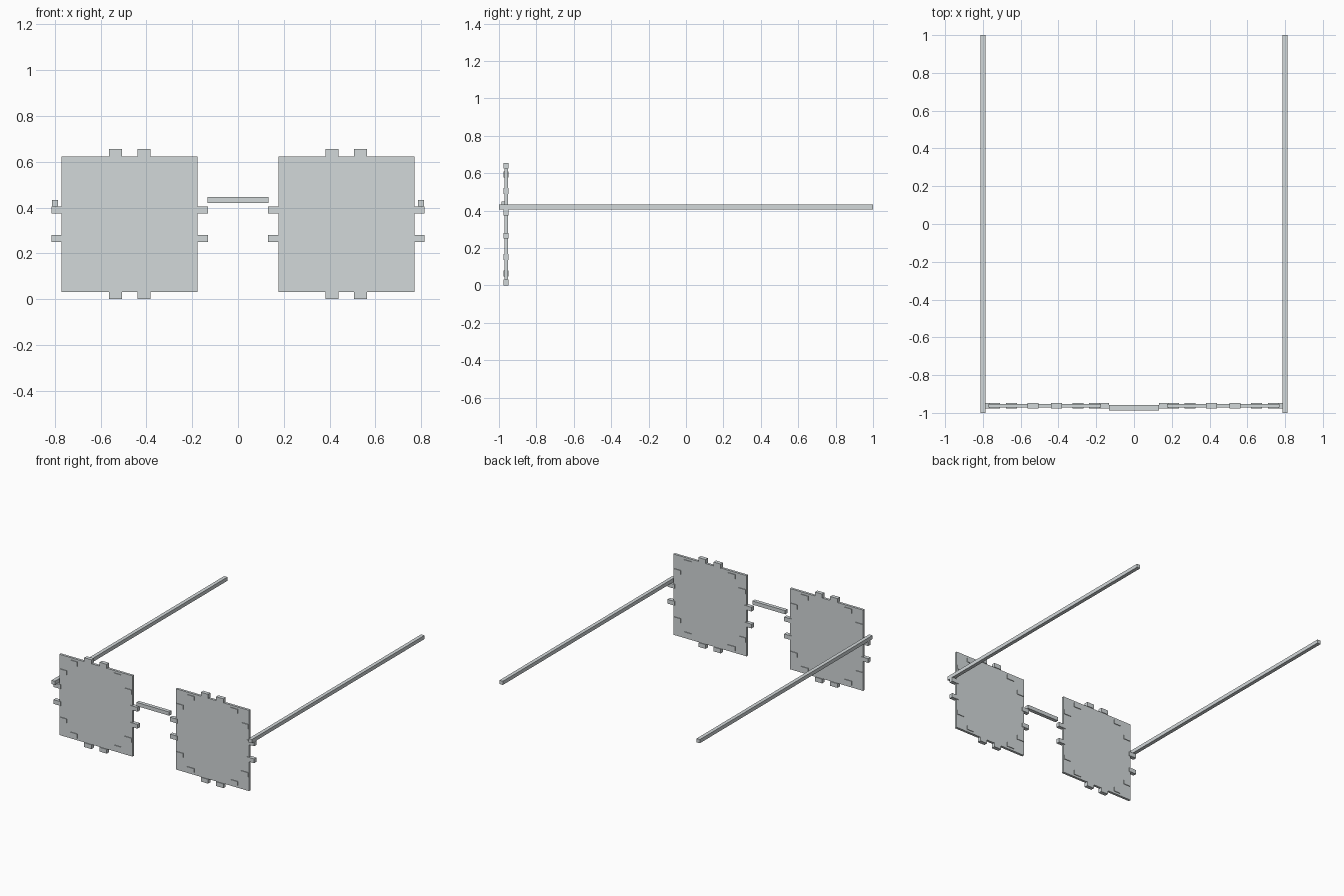
import bpy, bmesh, math
from mathutils import Matrix, Vector

if "Cube" in bpy.data.objects:
    bpy.data.objects.remove(bpy.data.objects["Cube"])

grey = bpy.data.materials.new("light cool grey")
grey.diffuse_color = (0.65, 0.69, 0.70, 1)
grey.use_nodes = True
grey.node_tree.nodes["Principled BSDF"].inputs["Base Color"].default_value = grey.diffuse_color


def boxes(name, items):
    """One object made of (centre, size) boxes."""
    bm = bmesh.new()
    for centre, size in items:
        m = Matrix.Translation(Vector(centre)) @ Matrix.Diagonal((*size, 1))
        bmesh.ops.create_cube(bm, size=1, matrix=m)
    me = bpy.data.meshes.new(name)
    bm.to_mesh(me)
    bm.free()
    me.materials.append(grey)
    ob = bpy.data.objects.new(name, me)
    bpy.context.collection.objects.link(ob)
    return ob


T = 0.027                 # bar thickness
CX, CZ, FY = 0.473, 0.328, -0.962   # lens centre
R = 0.318                 # rim radius

for side, s in (("left", -1), ("right", 1)):
    # square lens plate
    boxes(side + "_lens", [((s * CX, FY, CZ), (0.594, 0.018, 0.592))])
    # rim: sixteen axis-aligned blocks on a circle
    rim = []
    for k in range(16):
        a = math.radians(11.25 + 22.5 * k)
        rim.append(((s * CX + R * math.cos(a), FY, CZ + R * math.sin(a)),
                    (0.058, 0.028, 0.031)))
    boxes(side + "_rim_blocks", rim)
    # temple arm
    boxes(side + "_temple", [((s * 0.799, 0, 0.419), (T, 2.0, T))])

# nose bridge
boxes("bridge", [((0, -0.973, 0.434), (0.266, T, T))])
